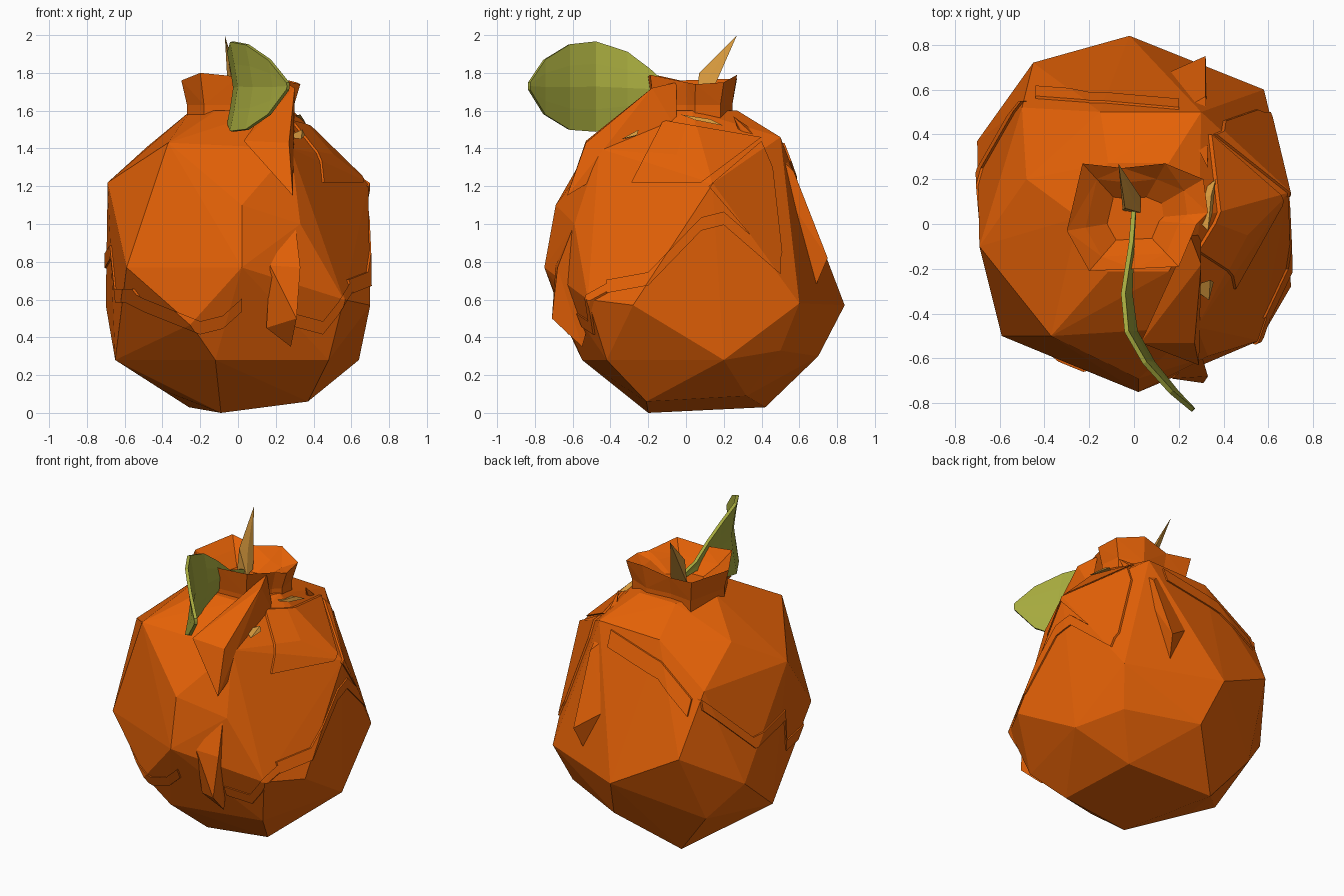
import bpy, bmesh, math
from mathutils import Vector

if "Cube" in bpy.data.objects:
    bpy.data.objects.remove(bpy.data.objects["Cube"])


def material(name, rgb):
    m = bpy.data.materials.new(name)
    m.diffuse_color = (*rgb, 1)
    m.use_nodes = True
    m.node_tree.nodes["Principled BSDF"].inputs["Base Color"].default_value = m.diffuse_color
    return m


ORANGE = material("orange peel", (0.78, 0.12, 0.002))
GREEN = material("leaf green", (0.38, 0.40, 0.048))
TAN = material("stem tan", (0.66, 0.31, 0.045))


def finish(name, bm, mat):
    bmesh.ops.recalc_face_normals(bm, faces=bm.faces)
    me = bpy.data.meshes.new(name)
    bm.to_mesh(me)
    bm.free()
    me.materials.append(mat)
    ob = bpy.data.objects.new(name, me)
    bpy.context.collection.objects.link(ob)
    return ob


def hull(name, pts, mat=ORANGE):
    bm = bmesh.new()
    for p in pts:
        bm.verts.new(p)
    res = bmesh.ops.convex_hull(bm, input=bm.verts)
    junk = {v for v in res["geom_interior"] + res["geom_unused"]
            if isinstance(v, bmesh.types.BMVert)}
    bmesh.ops.delete(bm, geom=list(junk), context='VERTS')
    return finish(name, bm, mat)


def boolean(target, other, op):
    mod = target.modifiers.new("bool", 'BOOLEAN')
    mod.operation, mod.object, mod.solver = op, other, 'EXACT'
    bpy.context.view_layer.update()
    dg = bpy.context.evaluated_depsgraph_get()
    me = bpy.data.meshes.new_from_object(target.evaluated_get(dg))
    target.modifiers.clear()
    target.data = me
    bpy.data.objects.remove(other)


# faceted fruit body
BODY = [
    (-.09, -.2, 0), (.37, -.21, .06), (-.26, .42, .03), (-.40, .05, .12), (.31, .32, .09),
    (-.12, -.55, .28), (.48, -.42, .28), (.64, .2, .28), (-.65, .0, .28), (.05, .7, .3),
    (.5, .5, .33), (-.5, .5, .33), (-.02, .84, .57), (.58, .6, .58), (.70, -.28, .57),
    (-.70, .37, .57), (-.59, -.5, .77), (.02, -.75, .77), (-.25, -.64, .47), (.56, -.52, .6),
    (-.69, -.1, 1.22), (.69, .14, 1.21), (-.45, .72, .8), (.33, -.59, 1.0), (.02, -.69, 1.1),
    (-.37, -.5, 1.43), (.28, -.46, 1.4), (.5, -.05, 1.36), (.3, .5, 1.46), (-.15, .5, 1.45),
    (-.48, .2, 1.41), (-.5, .52, 1.2),
]
ring = [(.02 + .27 * math.cos(i * math.pi / 3), .03 + .28 * math.sin(i * math.pi / 3), 1.6)
        for i in range(6)]
body = hull("fruit_body", BODY + ring)
base = body.data.copy()


# raised peel: an outline seen along one axis, cut out of a slightly larger body
def panel(axis, side, outline, grow=1.014):
    bm = bmesh.new()
    rows = []
    for d in (.2 * side, 1.2 * side):
        rows.append([bm.verts.new((u, d, v) if axis == 'y' else (d, u, v)) for u, v in outline])
    n = len(outline)
    for r in rows:
        bm.faces.new(r)
    for i in range(n):
        j = (i + 1) % n
        bm.faces.new((rows[0][i], rows[0][j], rows[1][j], rows[1][i]))
    cutter = finish("cutter", bm, ORANGE)
    cutter.hide_render = True
    shell = bpy.data.objects.new("peel_panel", base.copy())
    bpy.context.collection.objects.link(shell)
    c = Vector((0, 0, .8))
    for v in shell.data.vertices:
        v.co = c + (v.co - c) * grow
    boolean(shell, cutter, 'INTERSECT')
    boolean(body, shell, 'UNION')


def lip(axis, side, path, width=.07):
    w = width / 2
    panel(axis, side, [(u, v + w) for u, v in path] + [(u, v - w) for u, v in reversed(path)])


lip('y', -1, [(-.6, .62), (-.5, .57), (-.2, .45), (-.08, .48), (.02, .57)])
lip('y', -1, [(.3, .49), (.45, .45), (.53, .55), (.61, .68)])
lip('x', 1, [(-.42, .67), (-.2, .71), (.08, 1.0), (.2, 1.03), (.5, .77)])
lip('x', -1, [(-.45, .62), (-.15, .62), (-.1, .85), (.25, .8), (.55, 1.12)])
lip('y', 1, [(-.44, 1.1), (-.2, 1.28), (.2, 1.38)], .1)
panel('x', 1, [(-.29, 1.22), (.08, 1.22), (.4, 1.46), (-.12, 1.55)])
panel('x', 1, [(.40, 1.44), (.46, 1.3), (.51, .85), (.49, .77), (.12, 1.2)])

# folded peel fins at the front and back
FINS = {
    "front_lower_fin": [(.3, -.58, 1.03), (.33, -.68, .77), (.31, -.71, .5), (.28, -.55, .35),
                        (.15, -.6, .45), (.17, -.69, .78), (.25, -.45, .7)],
    "front_upper_fin": [(.03, -.53, 1.44), (.27, -.53, 1.43), (.29, -.63, 1.15), (.3, -.18, 1.72),
                        (.25, -.05, 1.75), (.2, -.2, 1.5), (.3, -.05, 1.5)],
    "back_fin": [(.32, .57, 1.28), (.32, .75, .82), (.29, .69, .68), (.14, .67, .95),
                 (.2, .5, 1.4), (.33, .25, 1.57), (.22, .5, .9)],
}
for name, pts in FINS.items():
    boolean(body, hull(name, pts), 'UNION')

# flared collar with a sunken centre
RIM = [(-.2, -.21, 1.8), (.0, -.2, 1.78), (.2, -.19, 1.79), (.28, .0, 1.75), (.33, .05, 1.74),
       (.31, .2, 1.75), (.14, .27, 1.79), (-.05, .25, 1.75), (-.23, .27, 1.77), (-.3, -.03, 1.76)]
bm = bmesh.new()
loops = []
for s, z in ((.9, 1.54), (.9, 1.63), (1, None), (.72, 1.71), (.4, 1.64)):
    loops.append([bm.verts.new((x * s, y * s + .02 * (1 - s), z or h)) for x, y, h in RIM])
for a, b in zip(loops, loops[1:]):
    for i in range(len(RIM)):
        j = (i + 1) % len(RIM)
        bm.faces.new((a[i], a[j], b[j], b[i]))
bm.faces.new(loops[0])
bm.faces.new(loops[-1])
bmesh.ops.triangulate(bm, faces=bm.faces)
boolean(body, finish("collar", bm, ORANGE), 'UNION')
body.data.materials.clear()
body.data.materials.append(ORANGE)
for p in body.data.polygons:
    p.material_index = 0
    p.use_smooth = False

# spiky stem
hull("stem", [(-.05, .06, 1.64), (.03, .05, 1.64), (.03, .12, 1.66), (-.04, .07, 1.80),
              (-.03, .17, 1.80), (-.01, .12, 1.78), (-.07, .27, 2.0)], TAN)

# pale pith slivers below the collar
hull("pith_right", [(.33, -.03, 1.58), (.365, .2, 1.52), (.345, .13, 1.555), (.22, .08, 1.55),
                    (.35, .05, 1.55)], TAN)
hull("pith_front", [(.335, -.34, 1.45), (.34, -.25, 1.50), (.355, -.26, 1.47), (.25, -.28, 1.46)], TAN)

# curved leaf: rows of y, x, lower z, upper z
LEAF = [(.07, 0, 1.65, 1.67), (-.08, -.01, 1.66, 1.72), (-.19, -.02, 1.61, 1.82),
        (-.31, -.03, 1.53, 1.91), (-.48, -.01, 1.49, 1.965), (-.62, .07, 1.50, 1.95),
        (-.75, .18, 1.58, 1.87), (-.83, .265, 1.71, 1.75)]
bm = bmesh.new()
rows = []
for y, x, lo, hi in LEAF:
    fold = .12 * (hi - lo)
    rows.append([bm.verts.new((x + f * fold, y, lo + (hi - lo) * t))
                 for t, f in ((0, -.4), (.25, 0), (.5, .3), (.75, 0), (1, -.4))])
for a, b in zip(rows, rows[1:]):
    for i in range(4):
        bm.faces.new((a[i], a[i + 1], b[i + 1], b[i]))
leaf = finish("leaf", bm, GREEN)
sol = leaf.modifiers.new("thickness", 'SOLIDIFY')
sol.thickness, sol.offset = .02, 0
